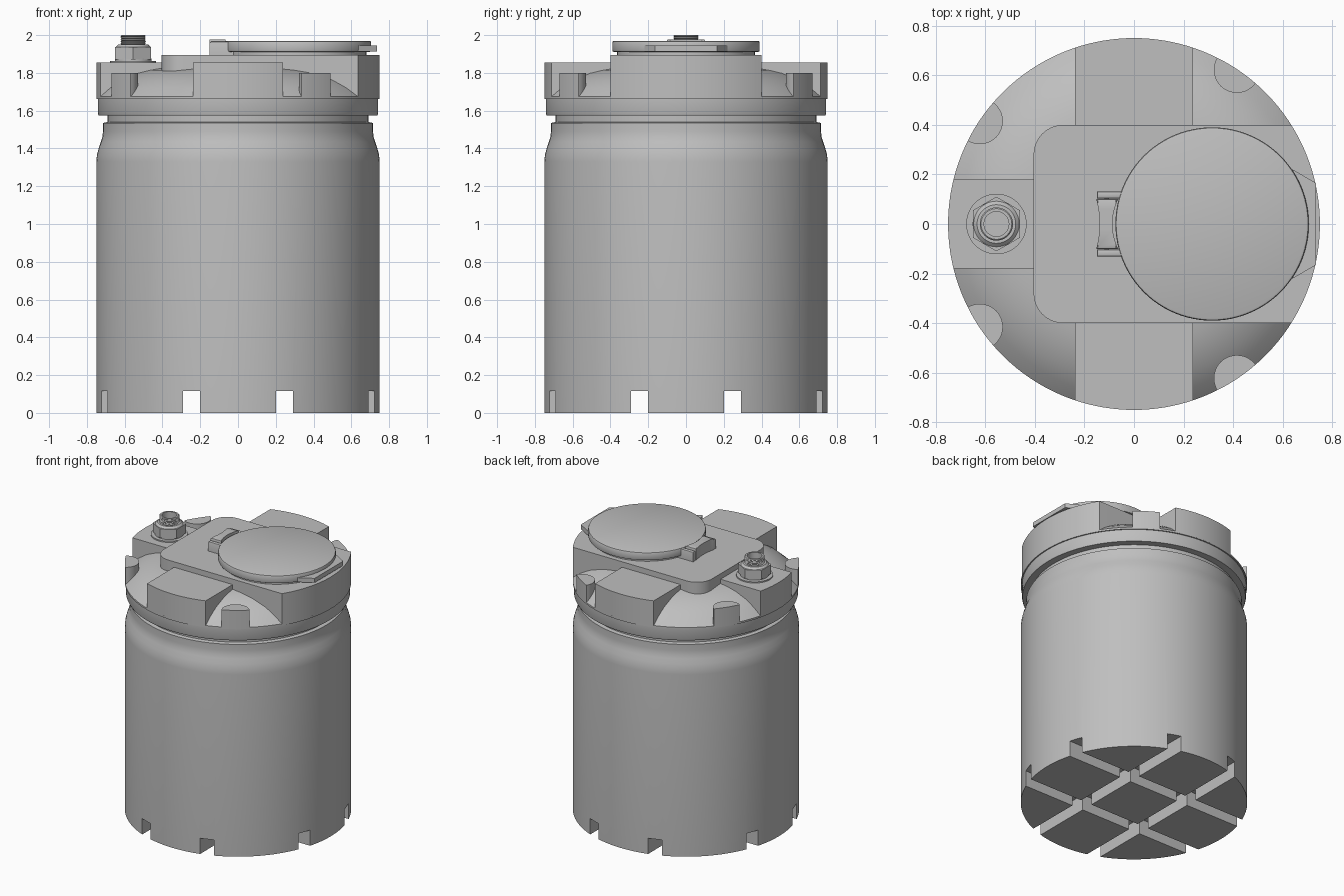
import bpy, bmesh, math
from math import sin, cos, asin, pi

if "Cube" in bpy.data.objects:
    bpy.data.objects.remove(bpy.data.objects["Cube"])

R = 0.75
grey = bpy.data.materials.new("plain grey")
grey.diffuse_color = (0.52, 0.52, 0.52, 1)
grey.use_nodes = True
grey.node_tree.nodes["Principled BSDF"].inputs["Base Color"].default_value = grey.diffuse_color


def finish(name, bm):
    bmesh.ops.recalc_face_normals(bm, faces=bm.faces)
    me = bpy.data.meshes.new(name)
    bm.to_mesh(me)
    bm.free()
    me.materials.append(grey)
    ob = bpy.data.objects.new(name, me)
    bpy.context.collection.objects.link(ob)
    return ob


def lathe(name, profile, cx=0.0, n=96, closed=False):
    """Revolve (radius, z) points; open profiles are capped, closed ones form a tube."""
    bm = bmesh.new()
    rings = [[bm.verts.new((cx + r * cos(2 * pi * i / n), r * sin(2 * pi * i / n), z))
              for i in range(n)] for r, z in profile]
    pairs = list(zip(rings, rings[1:]))
    if closed:
        pairs.append((rings[-1], rings[0]))
    else:
        bm.faces.new(rings[0])
        bm.faces.new(rings[-1])
    for a, b in pairs:
        for i in range(n):
            j = (i + 1) % n
            bm.faces.new((a[i], a[j], b[j], b[i]))
    return finish(name, bm)


def prism(name, outline, z0, z1, bevel=0.0):
    bm = bmesh.new()
    lo = [bm.verts.new((x, y, z0)) for x, y in outline]
    hi = [bm.verts.new((x, y, z1)) for x, y in outline]
    bm.faces.new(lo)
    top = bm.faces.new(hi)
    for i in range(len(lo)):
        j = (i + 1) % len(lo)
        bm.faces.new((lo[i], lo[j], hi[j], hi[i]))
    if bevel:
        bmesh.ops.bevel(bm, geom=list(top.edges), offset=bevel, segments=2,
                        profile=0.5, affect='EDGES')
    return finish(name, bm)


def arc(cx, cy, r, a0, a1, n=16):
    return [(cx + r * cos(a0 + (a1 - a0) * i / n), cy + r * sin(a0 + (a1 - a0) * i / n))
            for i in range(n + 1)]


def rect(x0, x1, y0, y1):
    return [(x0, y0), (x1, y0), (x1, y1), (x0, y1)]


# tank body with rounded shoulder and narrow neck
body = lathe("tank_body", [(R, 0), (R, 1.33), (0.747, 1.365), (0.738, 1.40), (0.726, 1.435),
                           (0.718, 1.46), (0.715, 1.49), (0.715, 1.535),
                           (0.69, 1.54), (0.69, 1.60)], n=128)

# crossing drainage slots cut in the underside
for s in (-1, 1):
    for along_x in (True, False):
        a, b = s * 0.245 - 0.045, s * 0.245 + 0.045
        outline = rect(-1, 1, a, b) if along_x else rect(a, b, -1, 1)
        cutter = prism("slot_cutter", outline, -0.1, 0.115)
        cutter.hide_render = True
        mod = body.modifiers.new("slot", 'BOOLEAN')
        mod.operation, mod.solver, mod.object = 'DIFFERENCE', 'EXACT', cutter
        bpy.context.view_layer.objects.active = body
        bpy.ops.object.modifier_apply(modifier=mod.name)
        bpy.data.objects.remove(cutter)

# lid collar and domed cover
lathe("lid_collar", [(0.738, 1.575), (0.742, 1.585), (0.742, 1.67)], n=128)
lathe("lid_dome", [(R, 1.662), (R, 1.675), (0.70, 1.72), (0.64, 1.762), (0.56, 1.798),
                   (0.50, 1.814), (0.44, 1.825), (0.2, 1.845)], n=128)

# raised blocks on the lid, trimmed to the round edge
t = asin(0.4 / R)
c = 0.12
prism("hatch_block", arc(0, 0, R, -t, t, 24)
      + arc(-0.405 + c, 0.4 - c, c, pi / 2, pi, 10)
      + arc(-0.405 + c, -0.4 + c, c, pi, 1.5 * pi, 10), 1.665, 1.895)
t = asin(0.237 / R)
for name, mid in (("front_block", -pi / 2), ("back_block", pi / 2)):
    s = 1 if mid > 0 else -1
    prism(name, arc(0, 0, R, mid - t, mid + t) + [(-0.237 * s, 0.3 * s), (0.237 * s, 0.3 * s)],
          1.665, 1.855)
t = asin(0.18 / R)
prism("port_block", arc(0, 0, R, pi - t, pi + t) + [(-0.3, -0.18), (-0.3, 0.18)], 1.665, 1.855)

# four half-round lugs on the rim
for cx, cy in ((-0.622, 0.415), (-0.622, -0.415), (0.415, 0.622), (0.415, -0.622)):
    pts = []
    for x, y in arc(cx, cy, 0.093, 0, 2 * pi, 48)[:-1]:
        k = min(1.0, R / math.hypot(x, y))
        pts.append((x * k, y * k))
    prism("rim_lug", pts, 1.665, 1.80)

# round hatch cover with neck and lifting tab
HX = 0.315
lathe("hatch_neck", [(0.365, 1.89), (0.365, 1.92)], HX)
lathe("hatch_cover", [(0.38, 1.91), (0.388, 1.914), (0.39, 1.92), (0.39, 1.96),
                      (0.387, 1.967), (0.38, 1.97)], HX)
prism("hatch_tab", [(0.5, -0.22), (0.64, -0.22), (0.735, -0.165),
                    (0.735, 0.165), (0.64, 0.22), (0.5, 0.22)], 1.912, 1.944)

# hinge: two ears and a waisted knuckle
for s in (-1, 1):
    prism("hinge_ear", rect(-0.15, -0.02, *sorted((s * 0.103, s * 0.132))), 1.893, 1.965, 0.008)
ys = [-0.1 + 0.02 * i for i in range(11)]
waist = [0.022 * (1 - (y / 0.1) ** 2) for y in ys]
prism("hinge_knuckle", [(-0.065 - w, y) for y, w in zip(ys, waist)]
      + [(-0.152 + w * 0.6, y) for y, w in reversed(list(zip(ys, waist)))], 1.893, 1.978, 0.006)
prism("hinge_pin", rect(-0.12, -0.10, -0.12, 0.12), 1.92, 1.945)

# threaded outlet: washer, hexagonal nut, hollow threaded pipe
PX = -0.555
lathe("port_washer", [(0.122, 1.85), (0.122, 1.864)], PX, 48)
lathe("nut_flange", [(0.096, 1.86), (0.096, 1.875)], PX, 48)
hexagon = [(PX + 0.11 * sin(i * pi / 3), 0.11 * cos(i * pi / 3)) for i in range(6)]
prism("port_nut", hexagon, 1.872, 1.938)
lathe("nut_collar", [(0.092, 1.93), (0.092, 1.938), (0.078, 1.951)], PX, 48)
pipe = [(0.05, 1.88)]
for i in range(6):
    z = 1.94 + i * 0.01
    pipe += [(0.062, z), (0.067, z + 0.005)]
pipe += [(0.062, 2.0), (0.05, 2.0)]
lathe("threaded_pipe", pipe, PX, 40, closed=True)
lathe("pipe_plug", [(0.052, 1.94), (0.052, 1.953)], PX, 40)

# smooth round surfaces, keep corners sharp
bpy.ops.object.select_all(action='SELECT')
bpy.ops.object.shade_smooth_by_angle(angle=math.radians(28))
